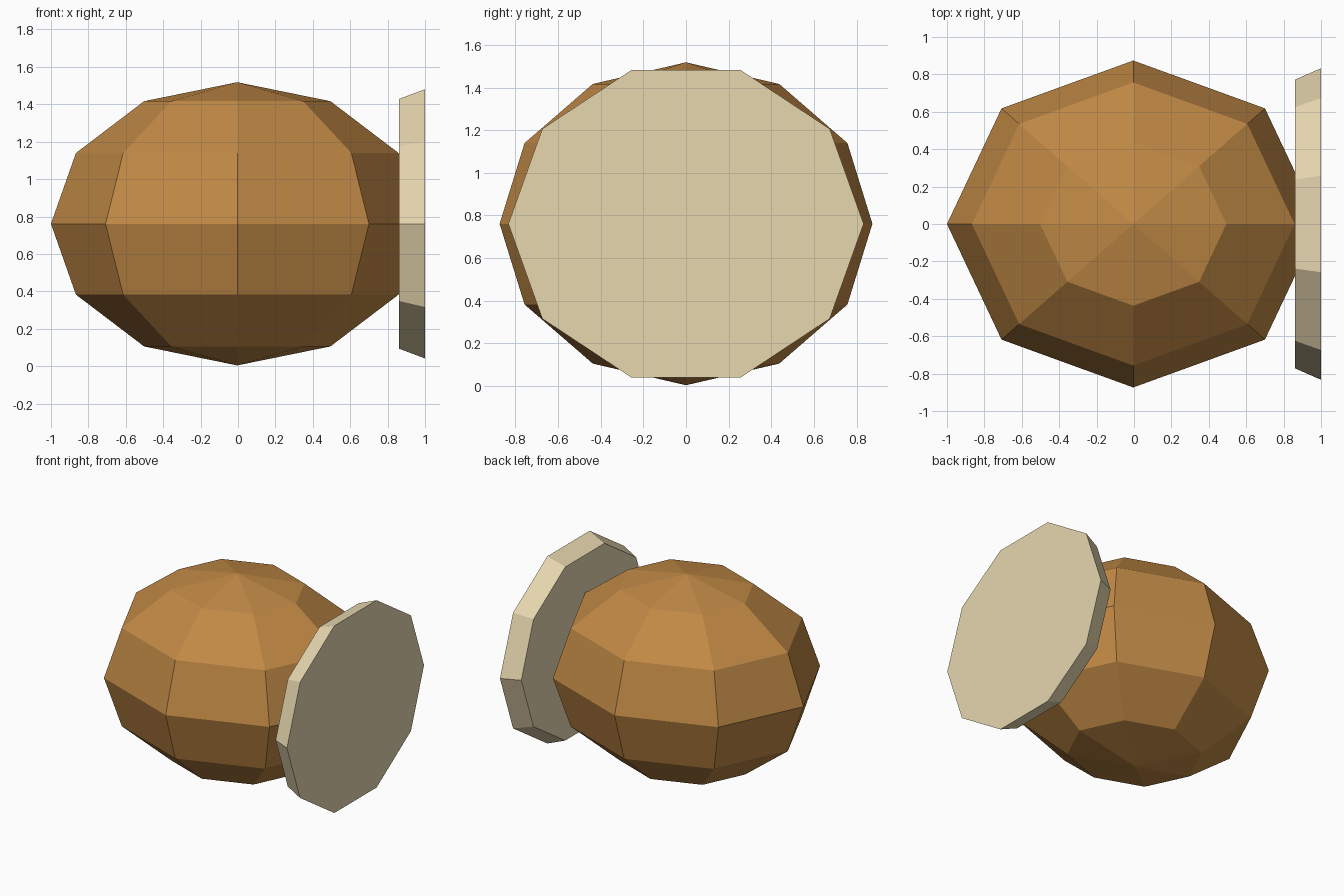
import bpy, bmesh
from math import pi, sin, cos

if "Cube" in bpy.data.objects:
    bpy.data.objects.remove(bpy.data.objects["Cube"])


def material(name, color):
    m = bpy.data.materials.new(name)
    m.diffuse_color = (*color, 1)
    m.use_nodes = True
    m.node_tree.nodes["Principled BSDF"].inputs["Base Color"].default_value = m.diffuse_color
    return m


def make_object(name, bm, mat):
    bmesh.ops.recalc_face_normals(bm, faces=bm.faces)
    mesh = bpy.data.meshes.new(name)
    bm.to_mesh(mesh)
    bm.free()
    mesh.materials.append(mat)
    obj = bpy.data.objects.new(name, mesh)
    bpy.context.collection.objects.link(obj)
    return obj


brown = material("brown", (0.53, 0.25, 0.06))
cream = material("cream", (0.80, 0.68, 0.43))

# Faceted body: low-poly sphere stretched into an ellipsoid
bm = bmesh.new()
bmesh.ops.create_uvsphere(bm, u_segments=8, v_segments=6, radius=1)
bmesh.ops.scale(bm, vec=(0.996, 0.874, 0.757), verts=bm.verts)
body = make_object("body", bm, brown)
body.location = (-0.004, 0, 0.761)

# Flared ten-sided end disc, widening outwards
bm = bmesh.new()
rings = []
for x, ry, rz in ((0.861, 0.772, 0.702), (1.0, 0.833, 0.757)):
    rings.append([bm.verts.new((x, ry * cos(i * pi / 5), 0.761 + rz * sin(i * pi / 5)))
                  for i in range(10)])
inner, outer = rings
bm.faces.new(inner)
bm.faces.new(outer)
for i in range(10):
    j = (i + 1) % 10
    bm.faces.new((inner[i], inner[j], outer[j], outer[i]))
make_object("end_disc", bm, cream)
